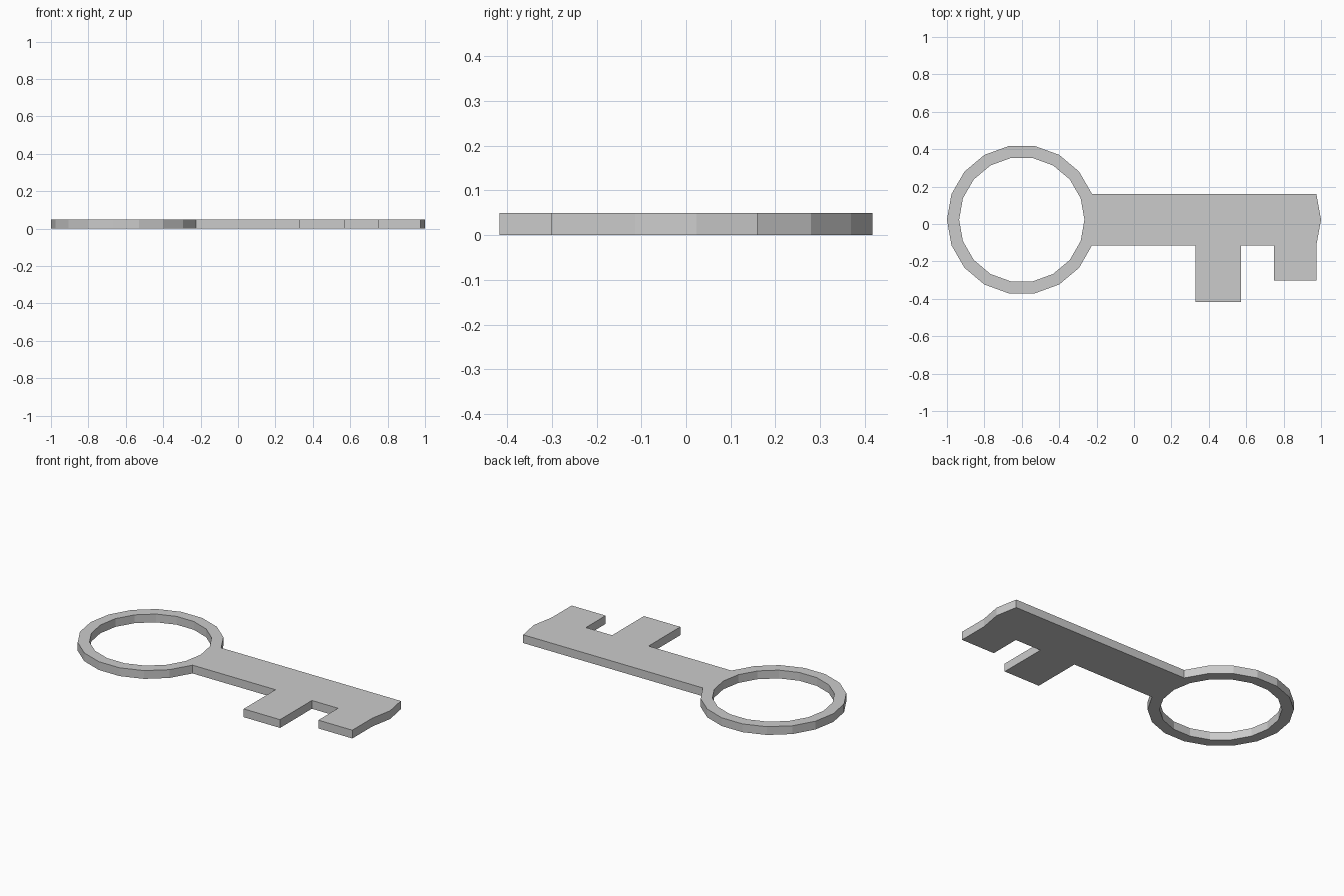
import bpy, bmesh
from math import cos, sin, radians

if "Cube" in bpy.data.objects:
    bpy.data.objects.remove(bpy.data.objects["Cube"])

SIDES, CX, CY = 18, -0.6, 0.023
R_OUT, R_IN, THICK = 0.4, 0.335, 0.05

bm = bmesh.new()


def circle(r):
    return [bm.verts.new((CX + r * cos(radians(i * 360 / SIDES)),
                          CY + r * sin(radians(i * 360 / SIDES)), 0))
            for i in range(SIDES)]


# Bow: flat 18-sided ring
outer, inner = circle(R_OUT), circle(R_IN)
for i in range(SIDES):
    j = (i + 1) % SIDES
    bm.faces.new((inner[i], outer[i], outer[j], inner[j]))

# Blade with two teeth and a blunt pointed tip, sharing the ring's right side
low, high = outer[-1].co.y, outer[1].co.y
profile = [(0.33, low), (0.33, -0.417), (0.573, -0.417), (0.573, low),
           (0.748, low), (0.748, -0.302), (0.975, -0.302), (0.975, low),
           (1.0, CY), (0.975, high)]
blade = [bm.verts.new((x, y, 0)) for x, y in profile]
bm.faces.new([outer[1], outer[0], outer[-1]] + blade)

# Thicken the whole outline into a plate
plate = bmesh.ops.extrude_face_region(bm, geom=bm.faces[:], use_keep_orig=True)
top = [g for g in plate["geom"] if isinstance(g, bmesh.types.BMVert)]
bmesh.ops.translate(bm, verts=top, vec=(0, 0, THICK))
bmesh.ops.recalc_face_normals(bm, faces=bm.faces[:])

mesh = bpy.data.meshes.new("key")
bm.to_mesh(mesh)
bm.free()
key = bpy.data.objects.new("key", mesh)
bpy.context.collection.objects.link(key)
